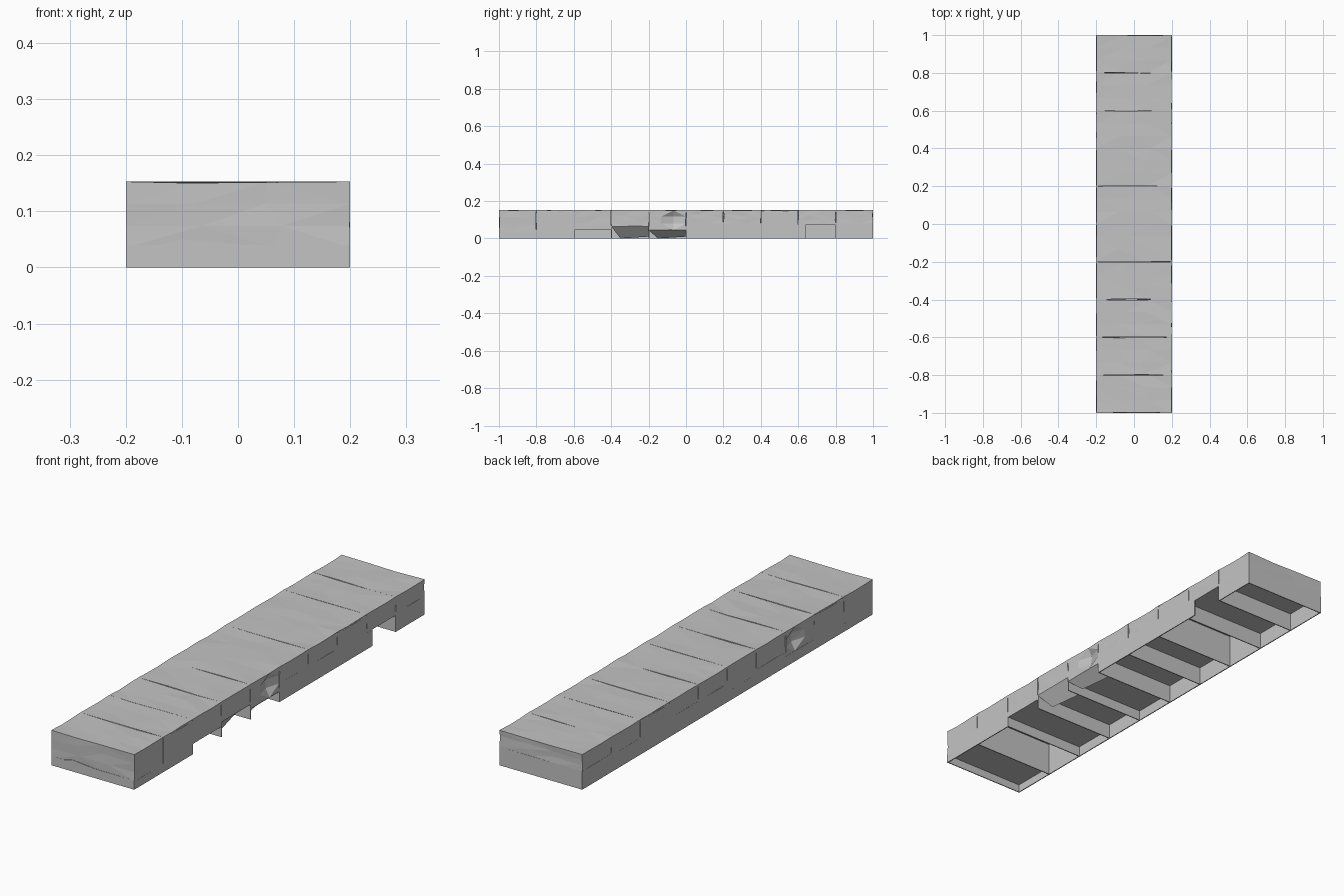
import bpy
import bmesh
import random
from mathutils import Vector

random.seed(4)

cube = bpy.data.objects.get("Cube")
if cube:
    bpy.data.objects.remove(cube, do_unlink=True)

stone = bpy.data.materials.new("grey_stone")
stone.use_nodes = True
GREY = (0.55, 0.55, 0.55, 1)
stone.diffuse_color = GREY
shader = stone.node_tree.nodes["Principled BSDF"]
shader.inputs["Base Color"].default_value = GREY
shader.inputs["Roughness"].default_value = 0.9

HALF_W, TOP, STEP, WALL = 0.2, 0.153, 0.2, 0.004


def finish(name, bm):
    bmesh.ops.recalc_face_normals(bm, faces=bm.faces[:])
    mesh = bpy.data.meshes.new(name)
    bm.to_mesh(mesh)
    bm.free()
    mesh.materials.append(stone)
    obj = bpy.data.objects.new(name, mesh)
    bpy.context.collection.objects.link(obj)
    return obj


def box_mesh(low, high):
    low, high = Vector(low), Vector(high)
    bm = bmesh.new()
    bmesh.ops.create_cube(bm, size=1)
    for v in bm.verts:
        v.co = (low + high) / 2 + v.co * (high - low)
    return bm


def plate(name, low, high):
    return finish(name, box_mesh(low, high))


def worn_block(name, y0, base, dent_side):
    """Stone block with lightly chipped faces and an optional side dent."""
    bm = box_mesh((-HALF_W, y0, base), (HALF_W, y0 + STEP, TOP))
    bmesh.ops.subdivide_edges(bm, edges=bm.edges[:], cuts=2, use_grid_fill=True)
    mid = Vector((0, y0 + STEP / 2, (base + TOP) / 2))
    for v in bm.verts:
        offset = v.co - mid
        on_side = abs(abs(v.co.x) - HALF_W) < 1e-4
        on_end = abs(abs(offset.y) - STEP / 2) < 1e-4
        on_cap = abs(abs(offset.z) - (TOP - base) / 2) < 1e-4
        if on_side + on_end + on_cap == 3:
            continue
        if on_end:
            v.co.y -= offset.y * random.uniform(0, 0.03)
        if on_cap and offset.z > 0:
            v.co.z -= random.uniform(0, 0.003)
        if on_side:
            v.co.x *= 1 - random.uniform(0, 0.008)
            if not on_end and not on_cap and offset.x * dent_side > 0 and offset.y > 0:
                v.co.x *= 0.9
        if not on_side:
            v.co.x += random.uniform(-0.025, 0.025)
    bmesh.ops.triangulate(bm, faces=bm.faces[:])
    finish(name, bm)


# Underside height of each block, front to back
bases = [0.035, 0.145, 0.045, 0.065, 0.045, 0.08, 0.08, 0.145, 0.072, 0.08]
broken_right = {2, 3, 4, 8}
dents = {2: -1, 4: 1}

for i, base in enumerate(bases):
    y0 = -1 + i * STEP
    y1 = y0 + STEP
    worn_block(f"block_{i}", y0, base, dents.get(i, 0))

    # Thin side skirts around the open underside
    plate(f"skirt_minus_x_{i}", (-HALF_W, y0, 0), (-HALF_W + WALL, y1, base))
    if i not in broken_right:
        plate(f"skirt_plus_x_{i}", (HALF_W - WALL, y0, 0), (HALF_W, y1, base))

    # Cross wall at the front seam of the block
    plate(f"cross_wall_{i}", (-HALF_W, y0, 0), (HALF_W, y0 + WALL, max(base, 0.04)))

plate("back_wall", (-HALF_W, 1 - WALL, 0), (HALF_W, 1, bases[-1]))

# Remaining stub of the broken rear skirt
plate("skirt_stub", (HALF_W - WALL, 0.6, 0), (HALF_W, 0.64, bases[8]))

# Sloping broken shards inside the damaged right edge
for i in (3, 4):
    y0 = -1 + i * STEP
    bm = bmesh.new()
    corners = [(HALF_W, y0, bases[i]), (HALF_W, y0 + STEP, bases[i]),
               (0.13, y0 + STEP, 0.01), (0.16, y0 + 0.05, 0.0)]
    bm.faces.new([bm.verts.new(c) for c in corners])
    shard = finish(f"broken_shard_{i}", bm)
    shard.modifiers.new("thickness", 'SOLIDIFY').thickness = WALL

# Chipped ledge along the front seam
bm = box_mesh((-0.15, -1, 0.037), (0.0, -0.994, 0.041))
for v in bm.verts:
    if v.co.z > 0.039 and v.co.x < -0.1:
        v.co.x = -0.1
        v.co.z = 0.05
finish("front_chip", bm)
